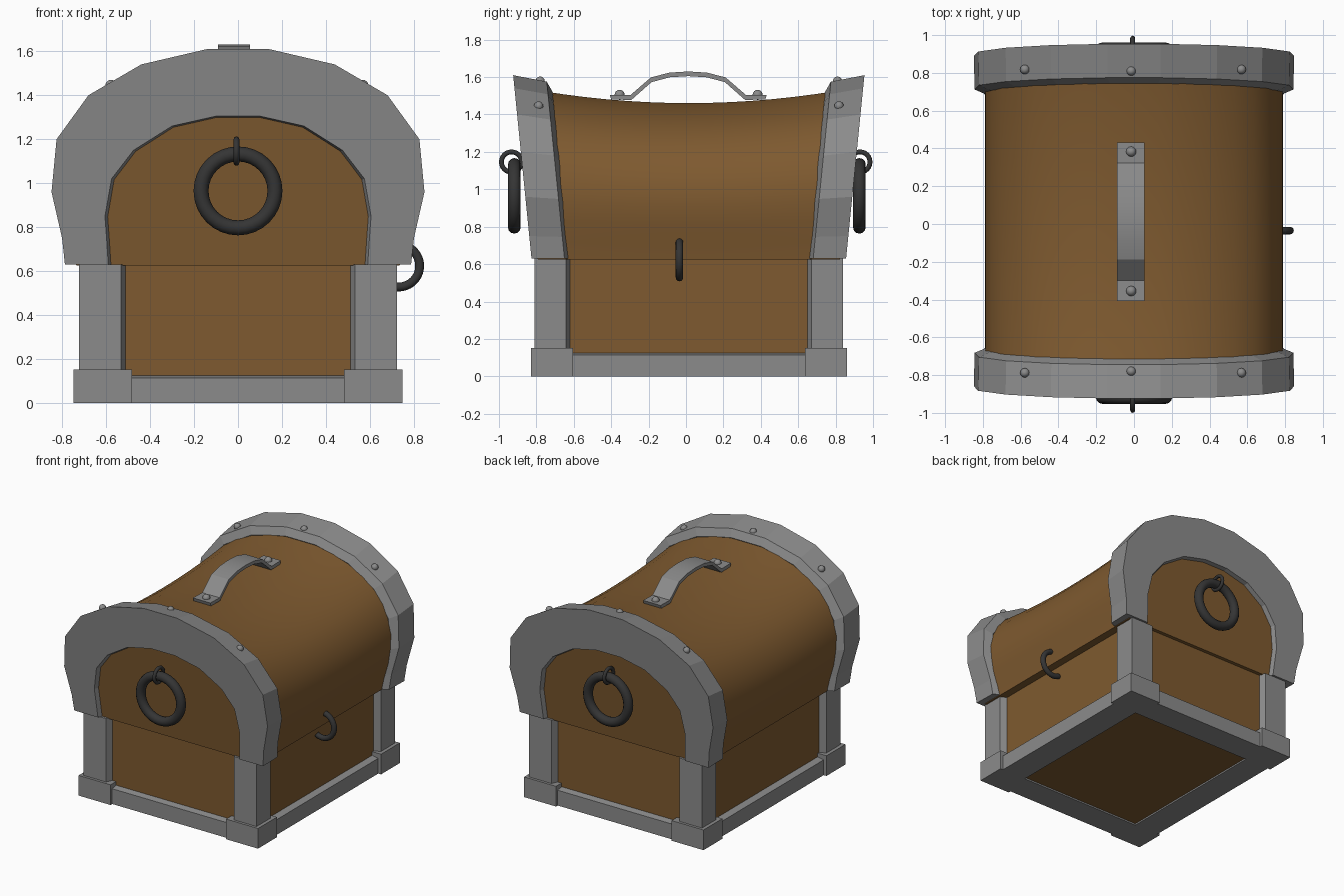
import bpy, bmesh, math
from mathutils import Matrix

if "Cube" in bpy.data.objects:
    bpy.data.objects.remove(bpy.data.objects["Cube"])

CY = 0.015   # the chest body sits slightly behind the origin
ZL = 0.63    # seam between base and lid


def material(name, col):
    m = bpy.data.materials.new(name)
    m.diffuse_color = (*col, 1)
    m.use_nodes = True
    m.node_tree.nodes["Principled BSDF"].inputs["Base Color"].default_value = m.diffuse_color
    return m


WOOD = material("brown_wood", (0.21, 0.102, 0.029))
STEEL = material("grey_metal", (0.26, 0.26, 0.26))
IRON = material("dark_iron", (0.035, 0.035, 0.035))


def finish(name, bm, mat, smooth=None):
    bmesh.ops.recalc_face_normals(bm, faces=bm.faces)
    me = bpy.data.meshes.new(name)
    bm.to_mesh(me)
    bm.free()
    me.materials.append(mat)
    ob = bpy.data.objects.new(name, me)
    bpy.context.collection.objects.link(ob)
    if smooth:
        bpy.ops.object.select_all(action='DESELECT')
        ob.select_set(True)
        bpy.context.view_layer.objects.active = ob
        bpy.ops.object.shade_smooth_by_angle(angle=math.radians(smooth))
    return ob


def loft(name, rings, mat, caps=True, loop=False, smooth=None):
    """Skin a row of closed rings."""
    bm = bmesh.new()
    vs = [[bm.verts.new(p) for p in r] for r in rings]
    n = len(rings[0])
    for i in range(len(vs) if loop else len(vs) - 1):
        a, b = vs[i], vs[(i + 1) % len(vs)]
        for j in range(n):
            k = (j + 1) % n
            bm.faces.new((a[j], a[k], b[k], b[j]))
    if caps and not loop:
        bm.faces.new(vs[0])
        bm.faces.new(vs[-1])
    return finish(name, bm, mat, smooth)


def box(name, x0, x1, y0, y1, z0, z1, mat):
    r = [(x0, y0), (x1, y0), (x1, y1), (x0, y1)]
    return loft(name, [[(x, y, z) for x, y in r] for z in (z0, z1)], mat)


def torus(name, c, R, r, plane, mat, a0=0, a1=360, n=32, m=12):
    """Ring or open arc in the xz or yz plane."""
    full = a1 - a0 >= 360
    rings = []
    for i in range(n if full else n + 1):
        a = math.radians(a0 + (a1 - a0) * i / n)
        ring = []
        for j in range(m):
            b = 2 * math.pi * j / m
            d, w = R + r * math.cos(b), r * math.sin(b)
            u, v = d * math.cos(a), d * math.sin(a)
            p = (u, w, v) if plane == 'xz' else (w, u, v)
            ring.append(tuple(c[k] + p[k] for k in range(3)))
        rings.append(ring)
    return loft(name, rings, mat, loop=full, smooth=50)


def rivet(name, x, y, z, r=0.025):
    bm = bmesh.new()
    bmesh.ops.create_uvsphere(bm, u_segments=12, v_segments=8, radius=r,
                              matrix=Matrix.Translation((x, y, z)))
    finish(name, bm, STEEL, 60)


def full(half):
    """Mirror a right half profile (bottom to top) into a whole arch."""
    return half + [(-x, z) for x, z in reversed(half)]


# base: wooden box and bottom panel in one
box("base_box", -0.675, 0.675, CY - 0.78, CY + 0.78, 0.012, ZL - 0.005, WOOD)

# base rails, one frame with a sloping top ledge
loft("base_rail", [[(sx * x, CY + sy * y, z) for sx, sy in
                    ((-1, -1), (1, -1), (1, 1), (-1, 1))] for x, y, z in
                   ((0.52, 0.62, 0.02), (0.52, 0.62, 0), (0.725, 0.825, 0),
                    (0.725, 0.825, 0.115), (0.665, 0.77, 0.127))], STEEL, caps=False)

# corner feet and posts
POST = [(0.722, 0.825), (0.533, 0.825), (0.508, 0.77), (0.5, 0.62),
        (0.665, 0.63), (0.722, 0.657)]
for sx in (-1, 1):
    for sy in (-1, 1):
        xs = sorted((sx * 0.482, sx * 0.748))
        ys = sorted((CY + sy * 0.62, CY + sy * 0.845))
        box("corner_foot", *xs, *ys, 0, 0.152, STEEL)
        loft("corner_post", [[(sx * x, CY + sy * y, z) for x, y in POST]
                             for z in (0.1, ZL)], STEEL)

# lid: saddle-shaped barrel with flaring ends
lid = full([(0.735, 0.625), (0.75, 0.72), (0.775, 0.83), (0.788, 0.94), (0.785, 1.05),
            (0.755, 1.16), (0.705, 1.255), (0.635, 1.34), (0.53, 1.415),
            (0.41, 1.475), (0.27, 1.52), (0.13, 1.545)])
rings = []
for i in range(17):
    t = -1 + i / 8
    s = 0.908 + 0.092 * t * t
    ring = []
    for x, z in lid:
        zz = ZL + (z - ZL) * s
        ring.append((x, CY + t * (0.808 + 0.1 * (zz - ZL)), zz))
    rings.append(ring)
loft("lid", rings, WOOD, smooth=35)

# metal arches around both lid ends
outer = full([(0.787, 0.63), (0.80, 0.75), (0.848, 0.96), (0.825, 1.2),
              (0.68, 1.4), (0.44, 1.54), (0.14, 1.61)])
inner = full([(0.59, 0.63), (0.597, 0.74), (0.605, 0.85), (0.575, 1.02),
              (0.475, 1.15), (0.3, 1.26), (0.1, 1.305)])
for sy in (-1, 1):
    rings = []
    for (ox, oz), (ix, iz) in zip(outer, inner):
        def pt(x, z, depth, k=1.0):
            z = ZL + (z - ZL) * k
            return (x, CY + sy * (depth + 0.1 * (z - ZL)), z)
        rings.append([pt(ox, oz, 0.841), pt(ix, iz, 0.841),
                      pt(ix * 0.965, iz, 0.785, 0.985),
                      pt(ox * 0.92, oz, 0.64, 0.91), pt(ox * 0.995, oz, 0.665, 0.965)])
    loft("lid_arch", rings, STEEL)
    # rivets on the arch
    for x, z in ((-0.578, 1.445), (-0.015, 1.578), (0.568, 1.445)):
        rivet("arch_rivet", x, CY + sy * (0.795 if z > 1.5 else 0.803), z)

# top handle: bent strap with flat tabs
half = [(0.42, 1.505), (0.31, 1.503), (0.2, 1.598), (0.1, 1.624)]
top = half + [(0, 1.63)] + [(-y, z) for y, z in reversed(half)]
rings = []
for y, z in top:
    y += CY - 0.003
    rings.append([(-0.09, y, z), (0.055, y, z), (0.055, y * 0.98, z - 0.025),
                  (-0.09, y * 0.98, z - 0.025)])
loft("top_handle", rings, STEEL, smooth=25)
for y in (-0.355, 0.383):
    rivet("handle_rivet", -0.015, y, 1.505, 0.027)

# pull rings with staples on both ends
for y, ys in ((-0.918, -0.933), (0.927, 0.93)):
    torus("pull_ring", (0, y, 0.965), 0.168, 0.034, 'xz', IRON)
    torus("ring_staple", (-0.007, ys, 1.146), 0.054, 0.013, 'yz', IRON, n=24, m=8)

# hook on the right side only
torus("side_hook", (0.73, -0.035, 0.624), 0.096, 0.02, 'xz', IRON, -120, 120)
